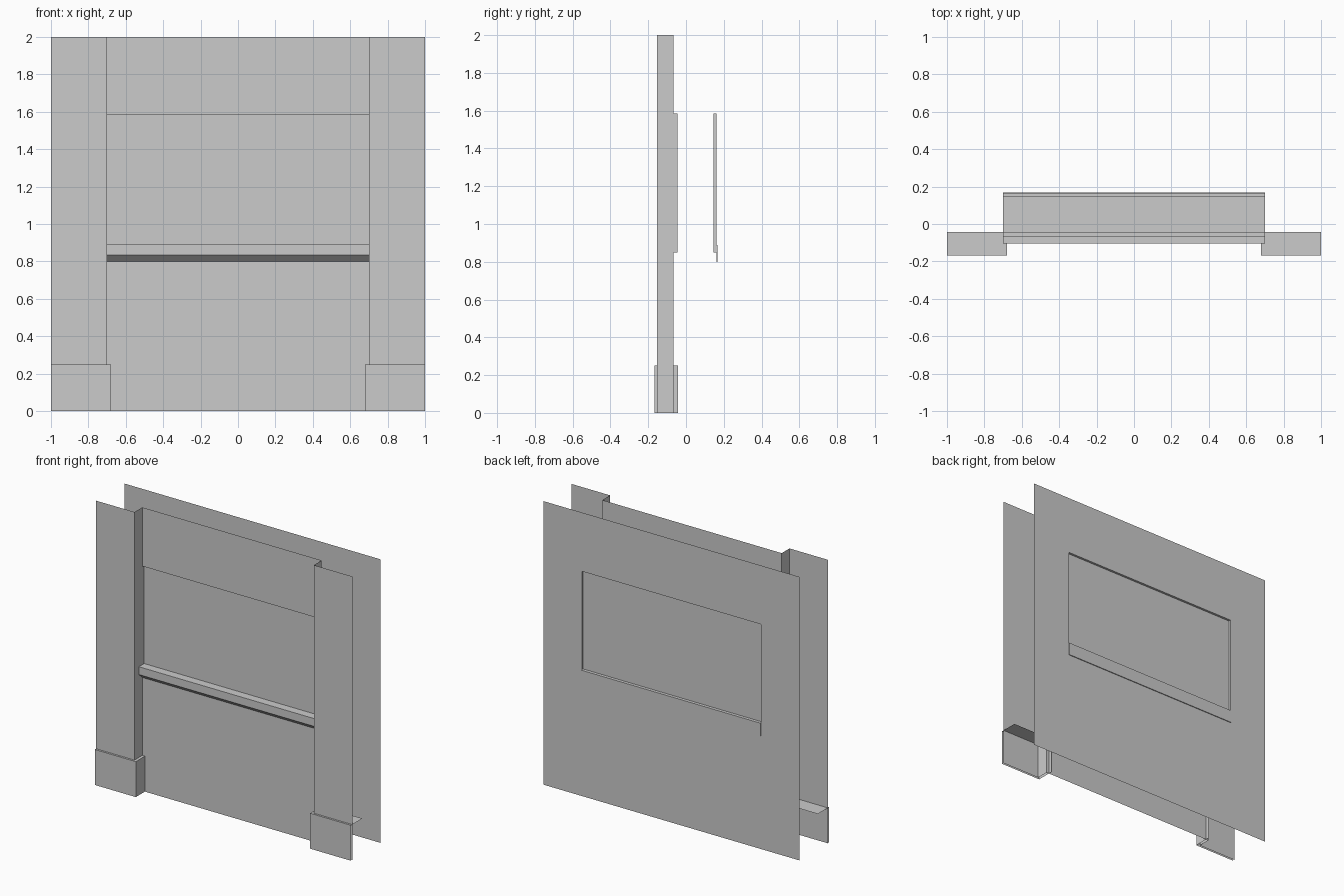
import bpy

if "Cube" in bpy.data.objects:
    bpy.data.objects.remove(bpy.data.objects["Cube"])

HALF, INNER = 1.0, 0.7          # half width of wall, half width between pilasters
TOP, WIN_LO, WIN_HI = 2.0, 0.85, 1.585
FRONT, FRONT_PANE = -0.067, -0.046
BACK, BACK_PANE = 0.162, 0.146


def make(name, quads, mirror=False):
    """Build an open sheet from quads, optionally mirrored across x."""
    verts = [v for q in quads for v in q]
    faces = [tuple(range(i * 4, i * 4 + 4)) for i in range(len(quads))]
    me = bpy.data.meshes.new(name)
    me.from_pydata(verts, [], faces)
    ob = bpy.data.objects.new(name, me)
    bpy.context.collection.objects.link(ob)
    if mirror:
        mod = ob.modifiers.new("mirror", 'MIRROR')
        mod.use_mirror_merge = False
    return ob


def along_x(profile, x0=-INNER, x1=INNER):
    """Sweep a (y, z) profile along x."""
    return [[(x0, *p), (x1, *p), (x1, *q), (x0, *q)]
            for p, q in zip(profile, profile[1:])]


def up_z(plan, z0, z1):
    """Raise an (x, y) plan line along z."""
    return [[(*p, z0), (*q, z0), (*q, z1), (*p, z1)]
            for p, q in zip(plan, plan[1:])]


# front wall with recessed window
make("front_wall", along_x([(FRONT, 0), (FRONT, WIN_LO), (FRONT_PANE, WIN_LO),
                            (FRONT_PANE, WIN_HI), (FRONT, WIN_HI), (FRONT, TOP)]))
make("front_window_jamb",
     up_z([(-INNER, FRONT), (-INNER, FRONT_PANE)], WIN_LO, WIN_HI), True)

# back wall with recessed window, and its outer panels and jambs
make("back_wall", along_x([(BACK, TOP), (BACK, WIN_HI), (BACK_PANE, WIN_HI),
                           (BACK_PANE, WIN_LO), (BACK, WIN_LO), (BACK, 0)]))
make("back_side_panel", up_z([(-INNER, BACK), (-HALF, BACK)], 0, TOP), True)
make("back_window_jamb",
     up_z([(-INNER, BACK_PANE), (-INNER, BACK)], WIN_LO, WIN_HI), True)

# sill running through the wall, with small end caps at the back
make("window_sill", along_x([(FRONT, 0.80), (-0.105, 0.835), (-0.105, 0.89),
                             (0.168, 0.89), (0.168, 0.80), (BACK, 0.80)]))
make("sill_end", up_z([(-INNER, 0.168), (-INNER, BACK)], 0.80, 0.89), True)

# pilasters and their bases, open on the outer side
make("pilaster",
     up_z([(-HALF, -0.154), (-INNER, -0.154), (-INNER, FRONT)], 0, TOP), True)
base = up_z([(-HALF, -0.168), (-0.68, -0.168), (-0.68, -0.042)], 0, 0.25)
base += along_x([(-0.168, 0.25), (-0.042, 0.25)], -HALF, -0.68)
make("pilaster_base", base, True)
